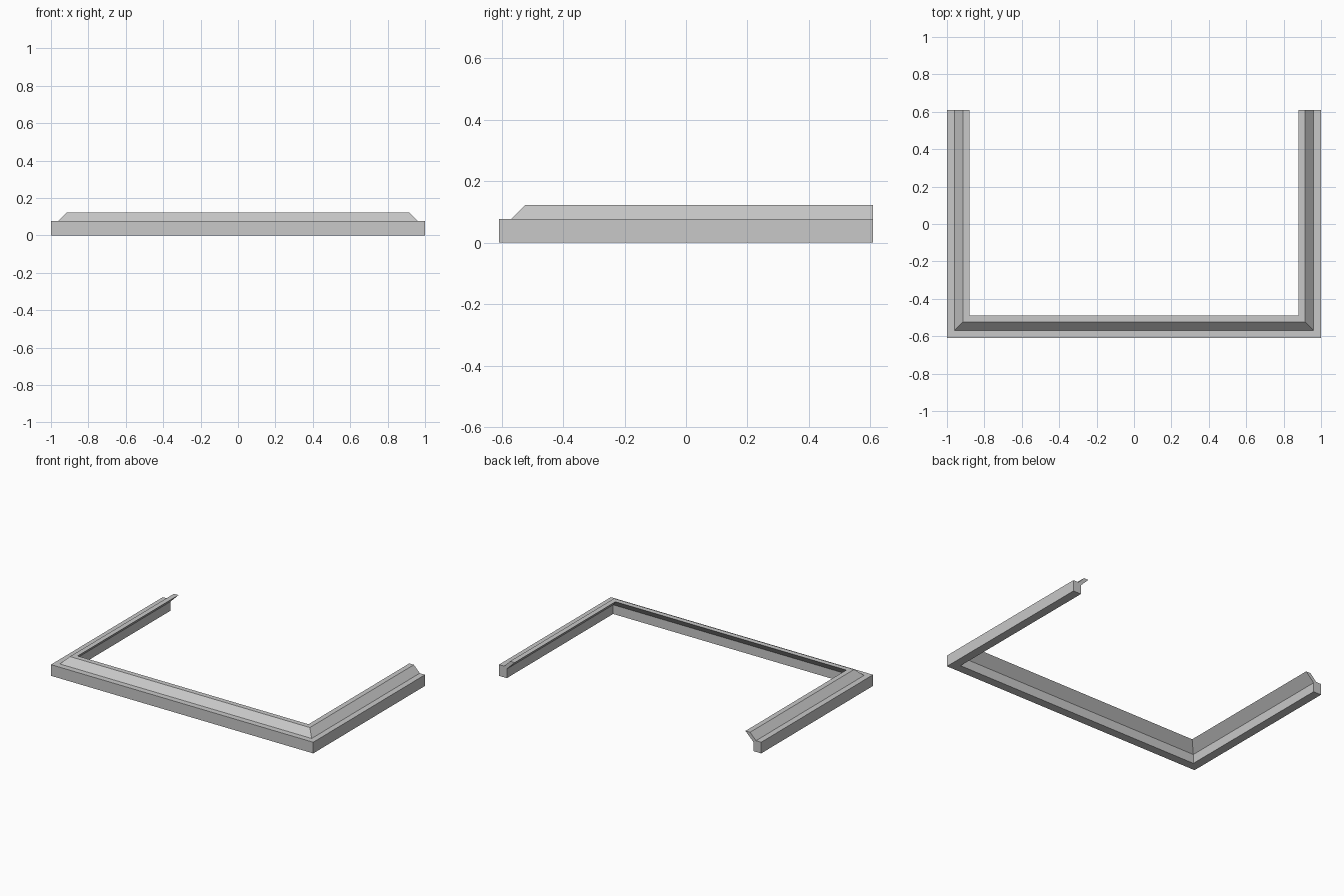
import bpy
import bmesh

if "Cube" in bpy.data.objects:
    bpy.data.objects.remove(bpy.data.objects["Cube"], do_unlink=True)

HALF_X, HALF_Y = 1.0, 0.609

grey = bpy.data.materials.new("light_grey")
grey.use_nodes = True
colour = (0.58, 0.58, 0.58, 1)
grey.diffuse_color = colour
grey.node_tree.nodes["Principled BSDF"].inputs["Base Color"].default_value = colour


def sweep(name, profile):
    """Sweep a closed (inset, height) profile round three sides with mitred corners."""
    bm = bmesh.new()
    columns = []
    for inset, z in profile:
        x, y = HALF_X - inset, -HALF_Y + inset
        path = [(-x, HALF_Y, z), (-x, y, z), (x, y, z), (x, HALF_Y, z)]
        columns.append([bm.verts.new(p) for p in path])
    for a, b in zip(columns, columns[1:] + columns[:1]):
        for i in range(len(a) - 1):
            bm.faces.new((a[i], a[i + 1], b[i + 1], b[i]))
    for end in (0, -1):
        bm.faces.new([c[end] for c in columns])
    bmesh.ops.recalc_face_normals(bm, faces=bm.faces)

    mesh = bpy.data.meshes.new(name)
    bm.to_mesh(mesh)
    bm.free()
    mesh.materials.append(grey)
    bpy.context.collection.objects.link(bpy.data.objects.new(name, mesh))


# Rectangular beam round the front and both sides
sweep("base_beam", [(0, 0), (0, 0.077), (0.06, 0.077), (0.06, 0)])

# Slab leaning inward at 45 degrees, with a level top edge
sweep("sloped_slab", [(0.04, 0.077), (0.085, 0.123), (0.12, 0.123), (0.06, 0.063)])
